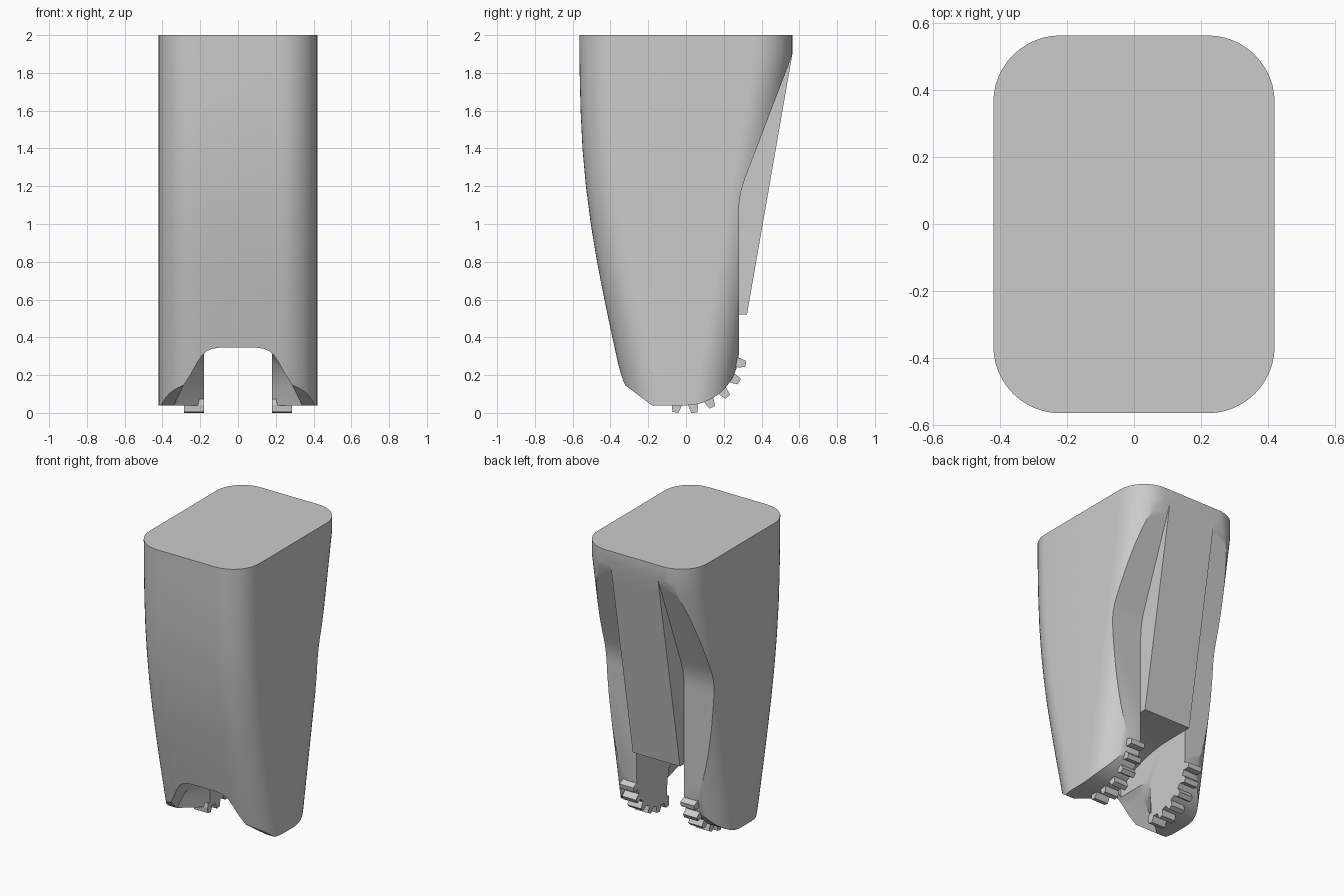
import bpy, bmesh
from math import sin, cos, radians, pi

cube = bpy.data.objects.get("Cube")
if cube:
    bpy.data.objects.remove(cube, do_unlink=True)

grey = bpy.data.materials.new("light grey")
grey.use_nodes = True
grey.diffuse_color = (0.6, 0.6, 0.6, 1)
grey.node_tree.nodes["Principled BSDF"].inputs["Base Color"].default_value = (0.6, 0.6, 0.6, 1)


def loft(name, sections):
    """Closed solid through matching rings of points."""
    bm = bmesh.new()
    rings = [[bm.verts.new(p) for p in s] for s in sections]
    n = len(rings[0])
    for a, b in zip(rings, rings[1:]):
        for i in range(n):
            j = (i + 1) % n
            bm.faces.new((a[i], a[j], b[j], b[i]))
    bm.faces.new(rings[0])
    bm.faces.new(rings[-1])
    bmesh.ops.recalc_face_normals(bm, faces=bm.faces)
    mesh = bpy.data.meshes.new(name)
    bm.to_mesh(mesh)
    bm.free()
    mesh.materials.append(grey)
    obj = bpy.data.objects.new(name, mesh)
    bpy.context.collection.objects.link(obj)
    return obj


def side_prism(name, outline, x0, x1):
    """Extrude a (y, z) outline across x."""
    return loft(name, [[(x, y, z) for y, z in outline] for x in (x0, x1)])


def activate(obj):
    bpy.ops.object.select_all(action="DESELECT")
    obj.select_set(True)
    bpy.context.view_layer.objects.active = obj


def cut(obj, cutter):
    activate(obj)
    mod = obj.modifiers.new("cut", "BOOLEAN")
    mod.operation = "DIFFERENCE"
    mod.solver = "EXACT"
    mod.object = cutter
    bpy.ops.object.modifier_apply(modifier=mod.name)
    bpy.data.objects.remove(cutter, do_unlink=True)


def interp(table, z):
    for (z0, a), (z1, b) in zip(table, table[1:]):
        if z <= z1:
            return a + (b - a) * (z - z0) / (z1 - z0)
    return table[-1][1]


# Body: rounded rectangles stacked along curved front and tapered back
FRONT = [(0, -.30), (.16, -.337), (.4, -.39), (.6, -.432), (.8, -.471), (1, -.504),
         (1.2, -.53), (1.4, -.548), (1.6, -.558), (1.8, -.563), (2, -.565)]
BACK = [(0, .232), (1.9, .563), (2, .563)]
HALF, RADIUS, STEPS = .42, .2, 12


def ring(z):
    front, back = interp(FRONT, z), interp(BACK, z)
    corners = [(HALF - RADIUS, back - RADIUS), (RADIUS - HALF, back - RADIUS),
               (RADIUS - HALF, front + RADIUS), (HALF - RADIUS, front + RADIUS)]
    return [(cx + RADIUS * cos(pi / 2 * (k + i / STEPS)),
             cy + RADIUS * sin(pi / 2 * (k + i / STEPS)), z)
            for k, (cx, cy) in enumerate(corners) for i in range(STEPS + 1)]


body = loft("body", [ring(z) for z in sorted({z for z, _ in FRONT + BACK})])

# Underside: front chamfer, flat foot and round heel
ARC_Z, ARC_R = .32, .28
heel = [(ARC_R * sin(radians(a)), ARC_Z - ARC_R * cos(radians(a))) for a in range(0, 91, 6)]
under = [(-.6, .355), (-.18, .04)] + heel + [(.8, ARC_Z), (.8, -.3), (-.6, -.3)]
cut(body, side_prism("underside_cutter", under, -.7, .7))

# Recesses beside the central back ridge
SLOT = .18
recess = [(.8, 1.9), (.563, 1.9), (.545, 1.85), (.32, 1.26), (.302, 1.21), (.289, 1.16),
          (.282, 1.11), (.28, 1.06), (.28, .2), (.8, .2)]
for side in (-1, 1):
    cut(body, side_prism("recess_cutter", recess, side * SLOT, side * .7))

# Wheel slot between the legs
slot = [(.8, -.2), (.8, .52), (.15, .52), (.06, .517), (-.04, .505), (-.12, .485),
        (-.2, .455), (-.27, .42), (-.34, .375), (-.34, -.2)]
cut(body, side_prism("slot_cutter", slot, -SLOT, SLOT))

# Flared front notch narrowing into the slot
half = [(.1, .345), (.135, .34), (.165, .327), (.19, .305), (.215, .268), (.25, .205),
        (.285, .15), (.34, .04), (.4, -.1)]
notch = half + [(-x, z) for x, z in reversed(half)]
flare = [[(x, y, z) for x, z in notch] for y in (-.7, -.18)]
flare.append([(max(-.17, min(.17, x)), -.04, z) for x, z in notch])
cut(body, loft("notch_cutter", flare))

activate(body)
bpy.ops.object.shade_smooth_by_angle(angle=radians(25))


# Tread teeth around each heel
def tooth(side, number, angle):
    a = radians(angle)
    outline = [(-.025, .255), (-.025, .288), (-.016, .322), (.016, .322), (.025, .288), (.025, .255)]
    turned = [(t * cos(a) + r * sin(a), ARC_Z + t * sin(a) - r * cos(a)) for t, r in outline]
    name = ("left" if side > 0 else "right") + "_tooth_" + str(number)
    side_prism(name, turned, side * SLOT, side * .285)


for side in (-1, 1):
    for i in range(6):
        tooth(side, i + 1, -10 + 17.8 * i)
